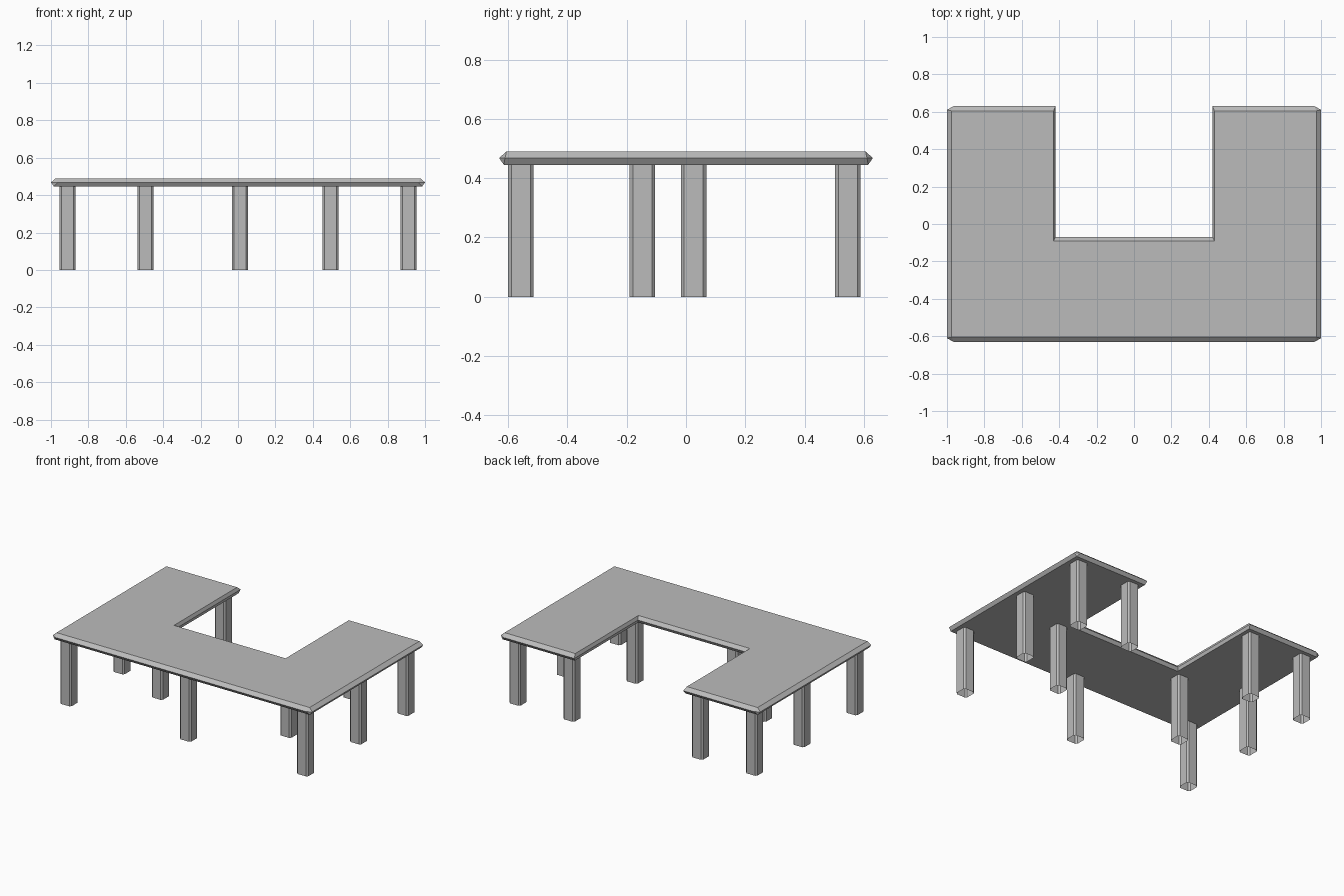
import bpy
import bmesh

if "Cube" in bpy.data.objects:
    bpy.data.objects.remove(bpy.data.objects["Cube"], do_unlink=True)

# One plain grey for the whole table
grey = bpy.data.materials.new("plain_grey")
grey.use_nodes = True
colour = (0.5, 0.5, 0.5, 1)
grey.diffuse_color = colour
grey.node_tree.nodes["Principled BSDF"].inputs["Base Color"].default_value = colour


def finish(bm, name):
    mesh = bpy.data.meshes.new(name)
    bm.to_mesh(mesh)
    bm.free()
    mesh.materials.append(grey)
    obj = bpy.data.objects.new(name, mesh)
    bpy.context.collection.objects.link(obj)
    return obj


def bridge(bm, lower, upper):
    for i in range(len(lower)):
        j = (i + 1) % len(lower)
        bm.faces.new((lower[i], lower[j], upper[j], upper[i]))


def u_ring(bm, z, inset, clip_x=0, clip_y=0):
    """U outline drawn inward by inset, with its outer corners clipped."""
    x, y = 1 - inset, 0.63 - inset
    nx, ny = 0.42 + inset * 0.4, -0.07 - inset * 0.8
    right = [(0, -y), (x - clip_x, -y), (x, clip_y - y),
             (x, y - clip_y), (x - clip_x, y), (nx, y), (nx, ny), (0, ny)]
    left = [(-px, py) for px, py in reversed(right[1:-1])]
    return [bm.verts.new((px, py, z)) for px, py in right + left]


# Table top: U slab with a pointed edge
bm = bmesh.new()
bottom = u_ring(bm, 0.445, 0.016)
middle = u_ring(bm, 0.468, 0, 0.035, 0.02)
top = u_ring(bm, 0.49, 0.025)
bridge(bm, bottom, middle)
bridge(bm, middle, top)
bm.faces.new(top)
bm.faces.new(bottom[::-1])
bmesh.ops.remove_doubles(bm, verts=bm.verts, dist=0.0005)
bmesh.ops.recalc_face_normals(bm, faces=bm.faces)
finish(bm, "table_top")


# Legs: open square tubes with cut corners
def leg(name, x, y, half=0.043, cut=0.011, height=0.447):
    a, b = half, half - cut
    outline = [(b, -a), (a, -b), (a, b), (b, a), (-b, a), (-a, b), (-a, -b), (-b, -a)]
    bm = bmesh.new()
    foot, head = [[bm.verts.new((x + px, y + py, z)) for px, py in outline]
                  for z in (0, height)]
    bridge(bm, foot, head)
    finish(bm, name)


for side, sign in (("left", 1), ("right", -1)):
    leg(f"{side}_front_leg", sign * 0.912, -0.557)
    leg(f"{side}_middle_leg", sign * 0.912, 0.026)
    leg(f"{side}_back_leg", sign * 0.912, 0.546)
    leg(f"{side}_inner_back_leg", sign * 0.495, 0.546)
    leg(f"{side}_inner_corner_leg", sign * 0.495, -0.147)
leg("centre_front_leg", 0.01, -0.557)
